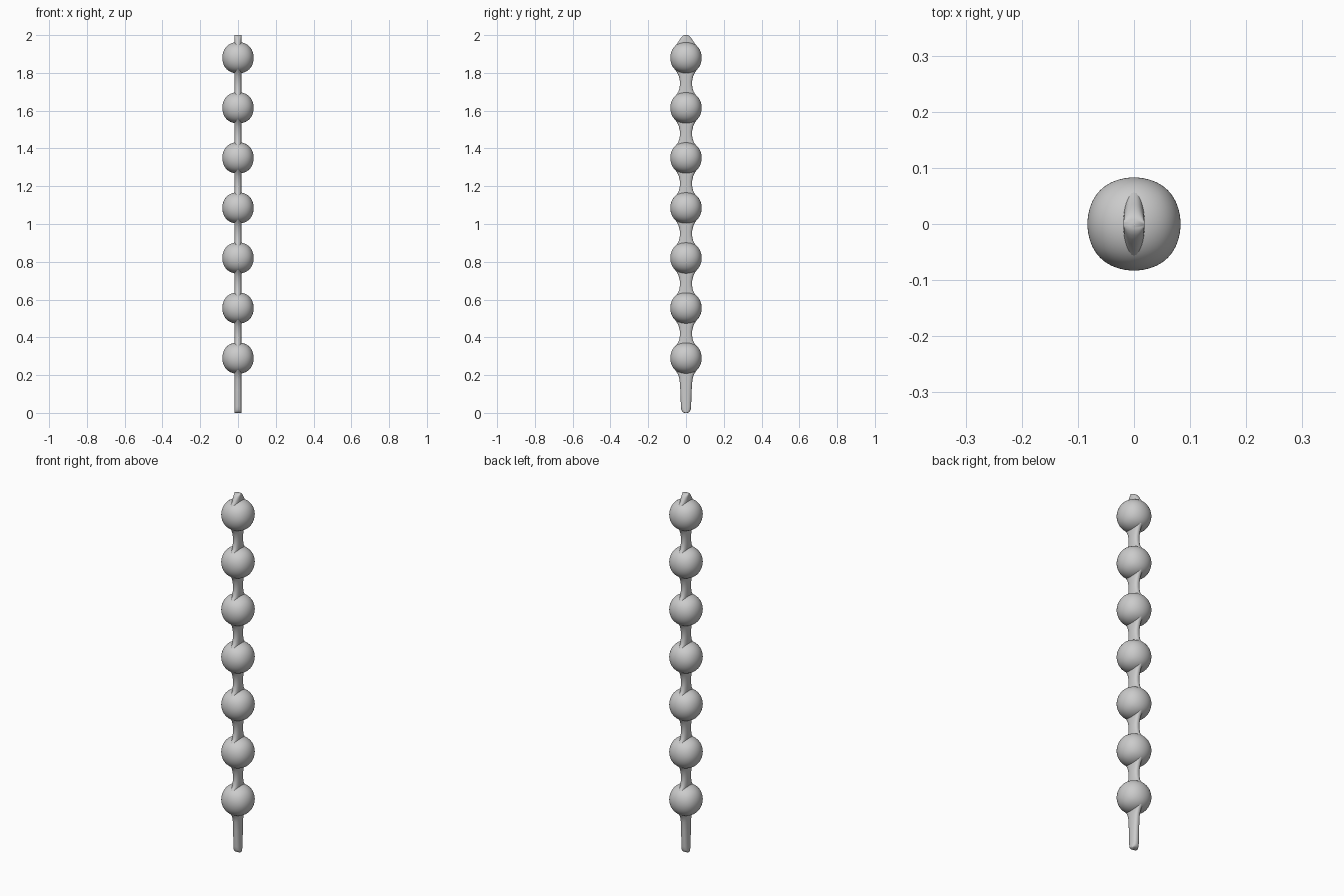
import bpy, bmesh, math

if "Cube" in bpy.data.objects:
    bpy.data.objects.remove(bpy.data.objects["Cube"])

N_BEADS, FIRST, STEP, R = 7, 0.29, 0.265, 0.083
HALF_X = 0.019   # half thickness of the flat cord
SIDES = 32

def smooth(ob):
    for p in ob.data.polygons:
        p.use_smooth = True

def section(z, hy):
    # rounded oval cross-section, flat in x and flaring in y
    e = 2 / 2.4
    pts = []
    for i in range(SIDES):
        a = 2 * math.pi * i / SIDES
        c, s = math.cos(a), math.sin(a)
        pts.append((math.copysign(abs(c) ** e, c) * HALF_X,
                    math.copysign(abs(s) ** e, s) * hy, z))
    return pts

# cord profile (height, half width in y): rounded foot, flares at every bead, rounded tip
foot = [(0, .010), (.003, .016), (.008, .021), (.018, .025), (.035, .027), (.12, .030), (.175, .034)]
low = [(-.098, .038), (-.088, .042), (-.078, .047), (-.068, .054), (-.056, .0625), (-.04, .072)]
high = [(.04, .072), (.056, .0625), (.066, .054), (.076, .046), (.086, .040), (.098, .036), (.115, .033), (.14, .032)]
tip = [(1.92, .072), (1.936, .0625), (1.948, .053), (1.96, .044), (1.972, .036),
       (1.984, .028), (1.993, .020), (1.998, .013), (2.0, .007)]
profile = list(foot)
for i in range(N_BEADS):
    c = FIRST + STEP * i
    profile += [(c + d, w) for d, w in low]
    profile += tip if i == N_BEADS - 1 else [(c + d, w) for d, w in high]

# cord
bm = bmesh.new()
rings = [[bm.verts.new(p) for p in section(z, w)] for z, w in profile]
for a, b in zip(rings, rings[1:]):
    for i in range(SIDES):
        j = (i + 1) % SIDES
        bm.faces.new((a[i], a[j], b[j], b[i]))
bm.faces.new(rings[0][::-1])
bm.faces.new(rings[-1])
me = bpy.data.meshes.new("cord")
bm.to_mesh(me)
bm.free()
cord = bpy.data.objects.new("cord", me)
bpy.context.collection.objects.link(cord)
smooth(cord)

# beads: subdivided cubes, giving slightly squarish balls
for i in range(N_BEADS):
    bpy.ops.mesh.primitive_cube_add(size=2 * R / 0.84, location=(0, 0, FIRST + STEP * i))
    bead = bpy.context.object
    bead.name = f"bead_{i + 1}"
    sub = bead.modifiers.new("round", 'SUBSURF')
    sub.levels = sub.render_levels = 4
    smooth(bead)
